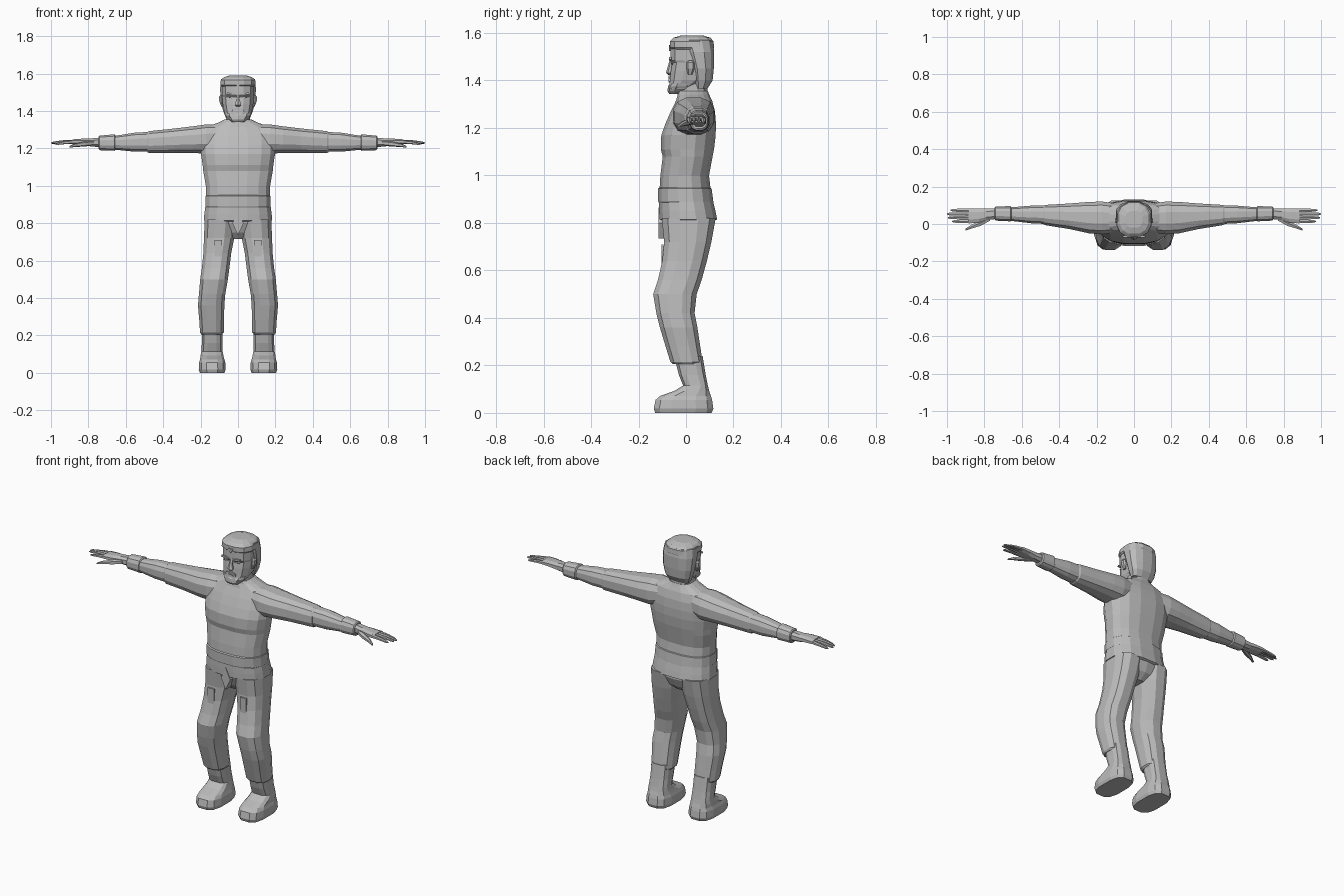
import bpy, bmesh, math
from mathutils import Vector

grey = bpy.data.materials.new("plain grey")
grey.diffuse_color = (0.5, 0.5, 0.5, 1)


def finish(name, bm, mirror):
    bmesh.ops.recalc_face_normals(bm, faces=bm.faces)
    me = bpy.data.meshes.new(name)
    bm.to_mesh(me)
    bm.free()
    me.materials.append(grey)
    ob = bpy.data.objects.new(name, me)
    bpy.context.collection.objects.link(ob)
    if mirror:
        mod = ob.modifiers.new("mirror", 'MIRROR')
        mod.use_mirror_merge = False
    return ob


def loft(name, rings, axis='z', n=12, p=2.5, mirror=False):
    """Skin rounded-box rings. Ring = (position, a0, a1, b0, b1);
    a, b are x, y along z, or y, z along x."""
    unit = []
    for i in range(n):
        t = 2 * math.pi * (i + 0.5) / n
        unit.append([math.copysign(abs(f) ** (2 / p), f) for f in (math.cos(t), math.sin(t))])
    ma, mb = (max(abs(u[k]) for u in unit) for k in (0, 1))
    bm = bmesh.new()
    loops = []
    for t, a0, a1, b0, b1 in rings:
        loop = []
        for u, v in unit:
            a = (a0 + a1) / 2 + (a1 - a0) / 2 * u / ma
            b = (b0 + b1) / 2 + (b1 - b0) / 2 * v / mb
            loop.append(bm.verts.new((a, b, t) if axis == 'z' else (t, a, b)))
        loops.append(loop)
    for lo, hi in zip(loops, loops[1:]):
        for i in range(n):
            j = (i + 1) % n
            bm.faces.new((lo[i], lo[j], hi[j], hi[i]))
    bm.faces.new(loops[0][::-1])
    bm.faces.new(loops[-1])
    return finish(name, bm, mirror)


def body(name, rows, **kw):
    """Rows of (z, half width, front y, back y), centred on x = 0."""
    return loft(name, [(z, -w, w, f, b) for z, w, f, b in rows], **kw)


def plate(name, outline, y, depth, mirror=False):
    """Thin panel facing the front, extruded backwards from y."""
    bm = bmesh.new()
    front = [bm.verts.new((x, y, z)) for x, z in outline]
    face = bm.faces.new(front)
    new = bmesh.ops.extrude_face_region(bm, geom=[face])
    bmesh.ops.translate(bm, vec=Vector((0, depth, 0)),
                        verts=[g for g in new['geom'] if isinstance(g, bmesh.types.BMVert)])
    return finish(name, bm, mirror)


# Shirt with a slightly overhanging chest
body("shirt", [
    (0.93, .170, -.112, .105), (1.00, .172, -.108, .097), (1.08, .186, -.098, .112),
    (1.11, .189, -.106, .118), (1.17, .198, -.104, .125), (1.22, .200, -.086, .126),
    (1.27, .195, -.064, .122), (1.315, .165, -.042, .110), (1.34, .100, -.035, .098),
    (1.355, .072, -.035, .092)], n=16)

# Waistband and flared hem
body("waistband", [(0.885, .172, -.114, .114), (0.89, .175, -.117, .115),
                   (0.945, .173, -.118, .108), (0.95, .168, -.11, .10)], n=16)
body("hem", [(0.81, .172, -.10, .12), (0.815, .183, -.112, .131),
             (0.85, .180, -.113, .124), (0.893, .174, -.113, .114)], n=16)

# Hips and fly
body("hips", [(0.715, .035, -.045, .06), (0.75, .09, -.075, .10),
              (0.80, .165, -.095, .12), (0.84, .17, -.10, .118)], n=14)
plate("fly", [(0, .735), (.030, .80), (0, .865), (-.030, .80)], -.116, .05)

# Trouser legs, bent at the knee, and boots
loft("trouser_leg", [
    (0.205, .085, .196, -.055, .062), (0.215, .076, .203, -.066, .070),
    (0.28, .075, .207, -.086, .060), (0.36, .073, .214, -.110, .048),
    (0.42, .068, .209, -.125, .036), (0.50, .054, .202, -.138, .045),
    (0.56, .046, .193, -.118, .066), (0.64, .036, .185, -.100, .088),
    (0.72, .020, .182, -.092, .107), (0.82, .010, .178, -.102, .125)], mirror=True)
loft("boot", [
    (0.0, .072, .204, -.130, .108), (0.018, .066, .210, -.136, .115),
    (0.055, .068, .208, -.128, .110), (0.072, .073, .203, -.108, .105),
    (0.092, .078, .200, -.050, .098), (0.115, .082, .196, -.012, .092),
    (0.16, .084, .193, -.030, .083), (0.24, .084, .193, -.050, .070)], p=3, mirror=True)
plate("thigh_panel", [(.085, .60), (.125, .60), (.125, .71), (.085, .71)], -.104, .009, True)

# Sleeves, forearms and cuffs
loft("sleeve", [
    (0.10, -.045, .110, 1.19, 1.325), (0.17, -.055, .120, 1.172, 1.328),
    (0.24, -.050, .118, 1.175, 1.318), (0.34, -.028, .110, 1.176, 1.306),
    (0.475, -.006, .102, 1.175, 1.292), (0.485, 0, .098, 1.18, 1.287)],
    axis='x', mirror=True)
loft("forearm", [
    (0.47, .000, .098, 1.182, 1.288), (0.55, .004, .098, 1.182, 1.284),
    (0.67, .018, .088, 1.194, 1.265)], axis='x', mirror=True)
loft("cuff", [
    (0.655, .020, .090, 1.193, 1.268), (0.66, .014, .096, 1.187, 1.275),
    (0.74, .018, .093, 1.19, 1.268), (0.745, .024, .088, 1.197, 1.262)],
    axis='x', mirror=True)

# Hands
loft("palm", [
    (0.73, .028, .084, 1.205, 1.258), (0.79, .020, .083, 1.211, 1.253),
    (0.83, .008, .084, 1.217, 1.252), (0.885, .003, .084, 1.222, 1.248)],
    axis='x', n=8, mirror=True)
for k, tip in enumerate((.972, .995, 1.0, .98)):
    y = .014 + .0198 * k
    z = (1.228, 1.234, 1.233, 1.228)[k]
    loft("finger_%d" % (k + 1), [
        (0.87, y - .010, y + .010, 1.225, 1.246), (0.93, y - .009, y + .009, z - .006, z + .010),
        (tip - .012, y - .007, y + .007, z - .009, z + .003),
        (tip, y - .003, y + .003, z - .008, z - .002)], axis='x', n=6, mirror=True)
loft("thumb", [
    (0.77, .018, .045, 1.215, 1.24), (0.82, -.010, .022, 1.21, 1.237),
    (0.87, -.025, -.005, 1.207, 1.226), (0.90, -.035, -.024, 1.204, 1.213)],
    axis='x', n=6, mirror=True)

# Neck and head
body("neck", [(1.32, .075, -.03, .092), (1.36, .063, -.035, .09), (1.42, .062, -.035, .09)])
body("head", [
    (1.345, .038, -.068, -.005), (1.365, .060, -.073, .03), (1.40, .075, -.068, .09),
    (1.44, .082, -.064, .105), (1.475, .085, -.058, .11), (1.485, .086, -.066, .11),
    (1.53, .086, -.065, .11), (1.56, .08, -.06, .105)])

# Hair: back and sides, then the cap with its fringe
body("hair_back", [
    (1.365, .066, .035, .090), (1.40, .080, .022, .112), (1.45, .092, .014, .117),
    (1.52, .096, -.012, .119), (1.57, .090, -.03, .112)])
body("hair_cap", [
    (1.530, .088, -.060, .114), (1.538, .094, -.068, .118), (1.565, .092, -.068, .116),
    (1.580, .076, -.052, .103), (1.59, .045, -.02, .07)])
plate("hair_peak", [(0, 1.525), (.018, 1.55), (-.018, 1.55)], -.072, .009)

# Face: brow, eyes, nose, moustache, beard and ears
plate("brow", [(.012, 1.484), (.062, 1.488), (.058, 1.499), (.012, 1.493)], -.071, .009, True)
plate("eye", [(.018, 1.471), (.035, 1.467), (.052, 1.472), (.035, 1.478)], -.064, .009, True)
body("nose", [(1.423, .010, -.074, -.05), (1.432, .017, -.085, -.05),
              (1.455, .011, -.078, -.05), (1.488, .008, -.068, -.05)], n=6, p=2)
plate("moustache", [(0, 1.408), (.034, 1.395), (.030, 1.408), (0, 1.42)], -.074, .009, True)
plate("lower_lip", [(-.018, 1.392), (.018, 1.392), (.013, 1.399), (-.013, 1.399)], -.073, .009)
body("beard", [(1.342, .034, -.070, -.01), (1.355, .050, -.078, .02),
               (1.375, .066, -.076, .04), (1.388, .070, -.068, .04)], n=10)
loft("ear", [(1.425, .078, .090, .008, .026), (1.45, .080, .100, .002, .036),
             (1.475, .082, .102, .002, .036), (1.485, .080, .094, .010, .028)],
     n=6, mirror=True)
